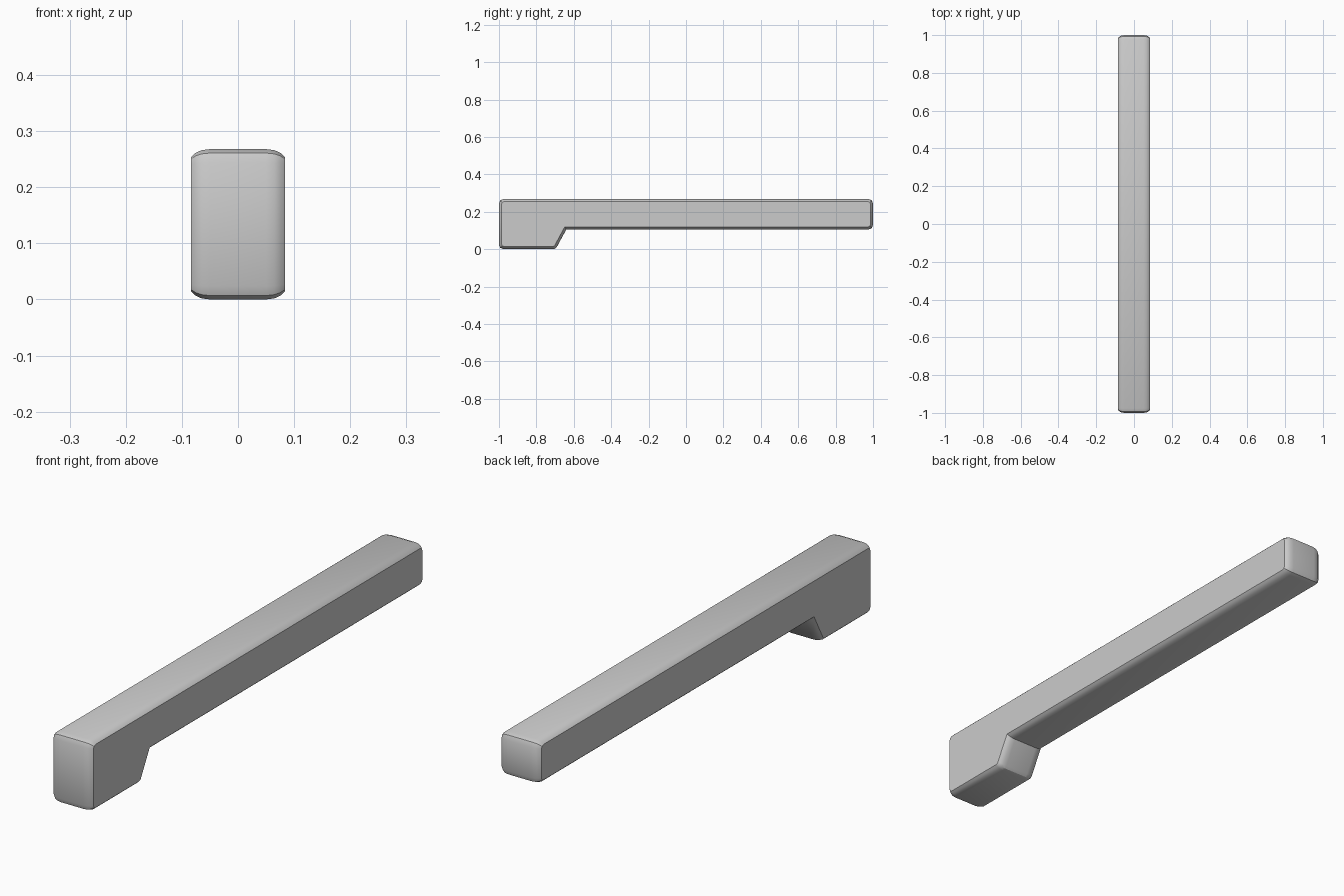
import bpy, bmesh, math
from mathutils import Vector

if "Cube" in bpy.data.objects:
    bpy.data.objects.remove(bpy.data.objects["Cube"])

# side outline (y, z), counter-clockwise; flag marks rounded corners
OUTLINE = [(-1, 0, 1), (-0.697, 0, 1), (-0.64, 0.105, 0), (1, 0.105, 1), (1, 0.268, 1), (-1, 0.268, 1)]
# cross-section crown: x position and how far the outline is inset there
CROWN = [(0.05, 0), (0.065, 0.002), (0.076, 0.007), (0.0835, 0.014)]
RADIUS = 0.024


def section(inset):
    """Outline moved inward by inset, with its outer corners rounded."""
    pts = [Vector(p[:2]) for p in OUTLINE]
    n = len(pts)
    moved = []
    for i, p in enumerate(pts):
        a = (p - pts[i - 1]).normalized()
        b = (pts[(i + 1) % n] - p).normalized()
        na, nb = Vector((-a.y, a.x)), Vector((-b.y, b.x))
        moved.append(p + (na + nb) * inset / (1 + na.dot(nb)))
    out = []
    for i, p in enumerate(moved):
        if not OUTLINE[i][2]:
            out.append(p)
            continue
        a = (moved[i - 1] - p).normalized()
        b = (moved[(i + 1) % n] - p).normalized()
        r = RADIUS - inset * 0.8
        half = math.acos(max(-1, min(1, a.dot(b)))) / 2
        start, end = p + a * r / math.tan(half), p + b * r / math.tan(half)
        centre = p + (a + b).normalized() * r / math.sin(half)
        middle = centre + (p - centre).normalized() * r
        out += [start, middle, end]
    return out


# handle bar with foot, lofted across its width
bm = bmesh.new()
stations = [(-x, d) for x, d in reversed(CROWN)] + CROWN
rings = [[bm.verts.new((x, p.x, p.y)) for p in section(d)] for x, d in stations]
for r0, r1 in zip(rings, rings[1:]):
    for i in range(len(r0)):
        j = (i + 1) % len(r0)
        bm.faces.new((r0[i], r0[j], r1[j], r1[i]))
bm.faces.new(rings[0])
bm.faces.new(rings[-1])
bmesh.ops.recalc_face_normals(bm, faces=bm.faces)
mesh = bpy.data.meshes.new("handle_bar")
bm.to_mesh(mesh)
bm.free()
bar = bpy.data.objects.new("handle_bar", mesh)
bpy.context.collection.objects.link(bar)
bpy.context.view_layer.objects.active = bar
bar.select_set(True)
bpy.ops.object.shade_smooth_by_angle(angle=math.radians(30))
